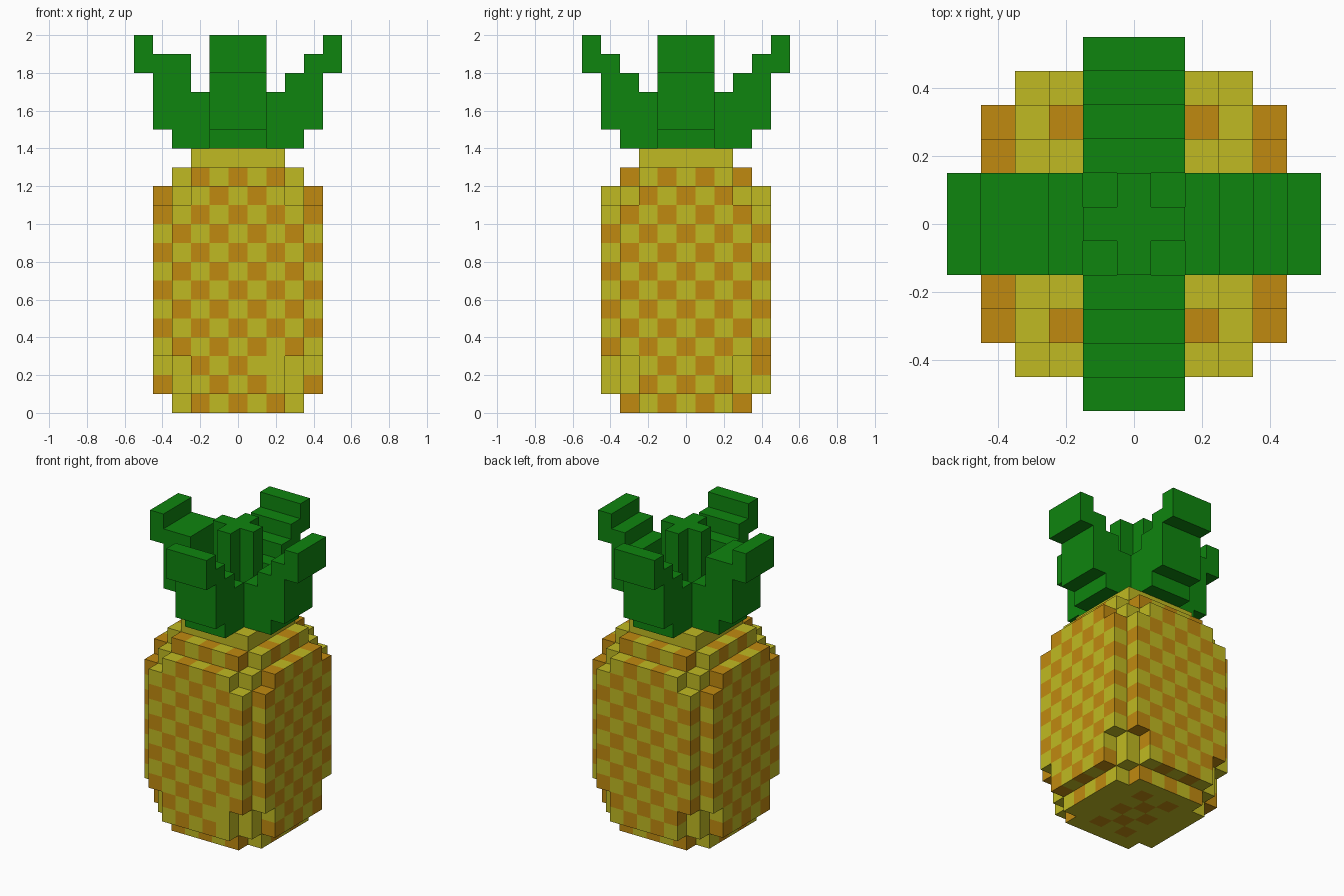
import bpy, bmesh
from mathutils import Vector

cube = bpy.data.objects.get("Cube")
if cube:
    bpy.data.objects.remove(cube, do_unlink=True)

S = 0.1  # block size


def material(name, rgb):
    m = bpy.data.materials.new(name)
    m.use_nodes = True
    m.diffuse_color = (*rgb, 1)
    bsdf = next(n for n in m.node_tree.nodes if n.type == 'BSDF_PRINCIPLED')
    bsdf.inputs["Base Color"].default_value = (*rgb, 1)
    bsdf.inputs["Roughness"].default_value = 0.9
    return m


yellow = material("yellow rind", (0.527, 0.491, 0.016))
orange = material("orange rind", (0.527, 0.254, 0.005))
green = material("leaf green", (0.0048, 0.235, 0.0048))


# Fruit: square layers whose corners are stepped off
def in_fruit(x, y, k):
    a, b = abs(x), abs(y)
    big, small = max(a, b), min(a, b)
    if k in (0, 12):
        return big <= 3 and a + b < 6
    if k == 13:
        return big <= 2
    if k in (1, 2, 11):
        return big <= 3 or (big == 4 and small <= 2)
    return big <= 4 and a + b < 8


fruit = {(x, y, k) for k in range(14) for x in range(-4, 5)
         for y in range(-4, 5) if in_fruit(x, y, k)}


# Checker pattern: 1 is orange, 0 is yellow
def rind_colour(cell, normal):
    x, y, k = cell
    a, b = abs(x), abs(y)
    if k == 13:
        return 0
    if k == 0 and normal[2] < 0:
        return int((a, b) in ((1, 0), (0, 1), (1, 2)))
    if (a == 3 and b == 3 and k < 3) or cell == (2, -4, 2):
        return 0
    if b > a:
        return int((x + k) % 2 == 0)
    return int((y + k) % 2 == 1)


# Leaves: distance from the middle -> (bottom layer, top layer)
PROFILE = {2: (14, 17), 3: (14, 18), 4: (15, 19), 5: (18, 20)}


def leaf(turns, profile):
    cells = set()
    for r, (lo, hi) in profile.items():
        for side in (-1, 0, 1):
            x, y = r, side
            for _ in range(turns):
                x, y = -y, x
            cells |= {(x, y, k) for k in range(lo, hi)}
    return cells


# Upright centre shoot with a plus-shaped section
core = {(x, y, k) for x in (-1, 0, 1) for y in (-1, 0, 1)
        for k in range(14, 16 if x and y else 20)}

parts = {
    "fruit_body": (fruit, [yellow, orange], rind_colour),
    "crown_core": (core, [green], None),
    "left_leaf": (leaf(0, PROFILE), [green], None),
    "back_leaf": (leaf(1, PROFILE), [green], None),
    "right_leaf": (leaf(2, {**PROFILE, 3: (14, 19)}), [green], None),
    "front_leaf": (leaf(3, PROFILE), [green], None),
}
solid = set().union(*(p[0] for p in parts.values()))


# Turn a set of blocks into a mesh of its exposed faces
def build(name, cells, mats, colour):
    bm = bmesh.new()
    for cell in sorted(cells):
        centre = Vector((cell[0], cell[1], cell[2] + 0.5)) * S
        for axis in range(3):
            for sign in (-1, 1):
                n = Vector((0, 0, 0))
                n[axis] = sign
                if tuple(int(c + d) for c, d in zip(cell, n)) in solid:
                    continue
                u = Vector((0, 0, 0))
                u[(axis + 1) % 3] = 1
                v = n.cross(u)
                corners = [centre + (n + u * p + v * q) * S / 2
                           for p, q in ((-1, -1), (1, -1), (1, 1), (-1, 1))]
                face = bm.faces.new([bm.verts.new(c) for c in corners])
                face.material_index = colour(cell, n) if colour else 0
    bmesh.ops.remove_doubles(bm, verts=bm.verts, dist=1e-4)
    mesh = bpy.data.meshes.new(name)
    bm.to_mesh(mesh)
    bm.free()
    for m in mats:
        mesh.materials.append(m)
    bpy.context.collection.objects.link(bpy.data.objects.new(name, mesh))


for name, (cells, mats, colour) in parts.items():
    build(name, cells, mats, colour)
